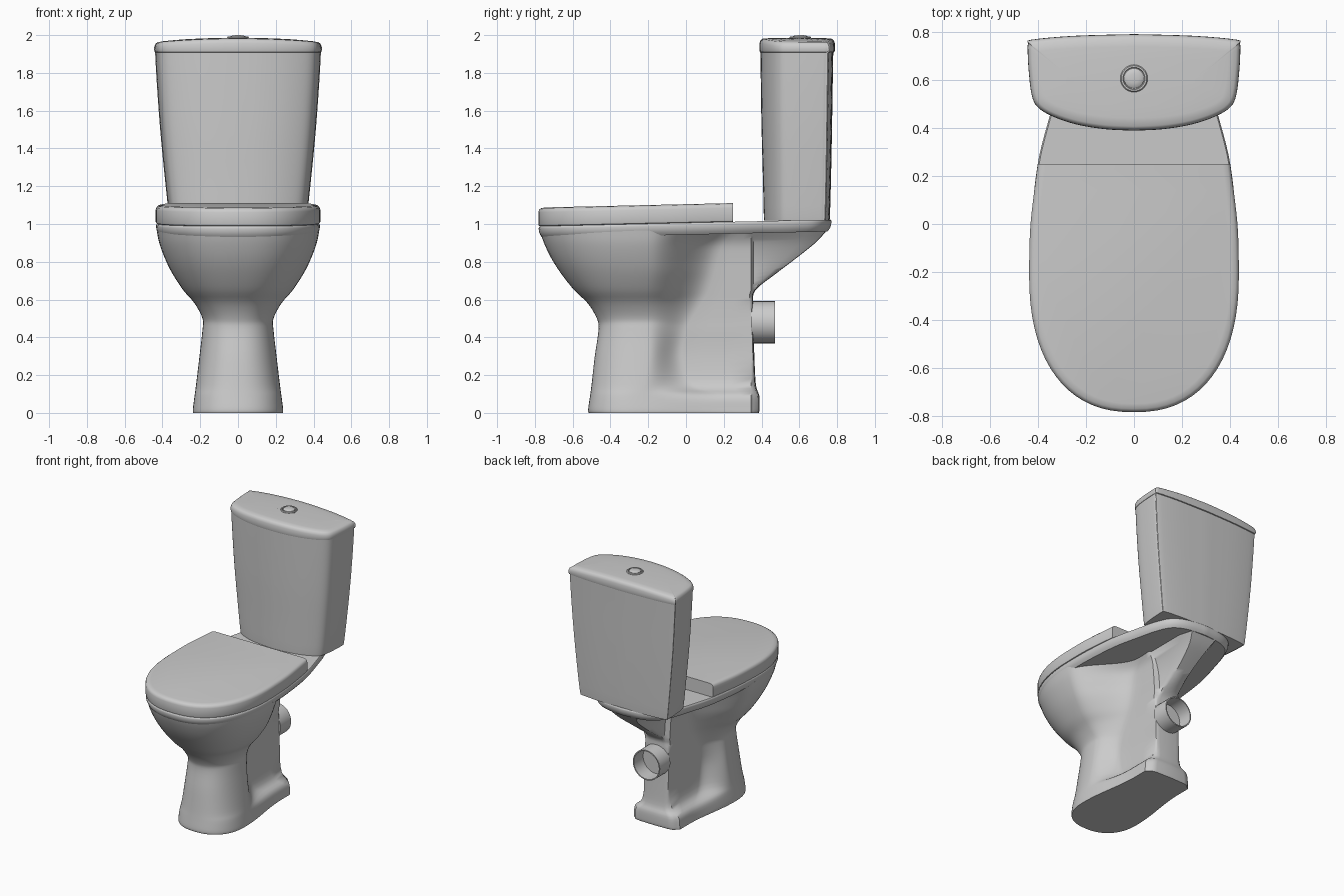
import bpy, bmesh, math

if "Cube" in bpy.data.objects:
    bpy.data.objects.remove(bpy.data.objects["Cube"])


def smooth(pts, n):
    """Catmull-Rom resampling of a list of tuples."""
    out = []
    for i in range(len(pts) - 1):
        p0, p1, p2 = pts[max(i - 1, 0)], pts[i], pts[i + 1]
        p3 = pts[min(i + 2, len(pts) - 1)]
        for k in range(n):
            t = k / n
            out.append(tuple(
                0.5 * (2 * b + (c - a) * t + (2 * a - 5 * b + 4 * c - d) * t * t
                       + (3 * b - a - 3 * c + d) * t ** 3)
                for a, b, c, d in zip(p0, p1, p2, p3)))
    return out + [tuple(pts[-1])]


def mirror(half):
    """Half outline, front centre to back centre -> closed loop."""
    return half + [(-x, y) for x, y in reversed(half[1:-1])]


def inset(loop, i, keep_back):
    hx = max(p[0] for p in loop)
    y0, y1 = min(p[1] for p in loop), max(p[1] for p in loop)
    cy = y1 if keep_back else (y0 + y1) / 2
    return [(x * (1 - i / hx), cy + (y - cy) * (1 - i / (cy - y0))) for x, y in loop]


def loft(name, rings, angle=40, closed=False):
    bm = bmesh.new()
    vs = [[bm.verts.new(p) for p in r] for r in rings]
    n = len(vs[0])
    pairs = list(zip(vs, vs[1:])) + ([(vs[-1], vs[0])] if closed else [])
    for a, b in pairs:
        for i in range(n):
            j = (i + 1) % n
            bm.faces.new((a[i], a[j], b[j], b[i]))
    if not closed:
        bm.faces.new(list(reversed(vs[0])))
        bm.faces.new(vs[-1])
    bmesh.ops.recalc_face_normals(bm, faces=bm.faces)
    me = bpy.data.meshes.new(name)
    bm.to_mesh(me)
    bm.free()
    ob = bpy.data.objects.new(name, me)
    bpy.context.collection.objects.link(ob)
    bpy.ops.object.select_all(action='DESELECT')
    ob.select_set(True)
    bpy.context.view_layer.objects.active = ob
    bpy.ops.object.shade_smooth_by_angle(angle=math.radians(angle))
    return ob


def front_arc(yf, w, ym, e=2.35, n=18):
    """Rounded front from the nose to the widest point."""
    return [(w * math.sin(t) ** (2 / e), ym + (yf - ym) * math.cos(t) ** (2 / e))
            for t in (math.pi / 2 * k / n for k in range(n))] + [(w, ym)]


def slab(name, loop, rows, lift, keep_back=False):
    return loft(name, [[(x, y, z + lift(x, y, z)) for x, y in inset(loop, i, keep_back)]
                       for i, z in rows])


# Bowl, pedestal, plinth and rear bracket: one loft of sections
# z, nose y, half width, widest y, waist y, web half width, bracket half width, back y
sections = [
    (0.00, -.515, .238, -.25, .25, .190, .170, .385),
    (0.02, -.518, .239, -.25, .25, .190, .172, .390),
    (0.09, -.508, .230, -.25, .20, .180, .160, .388),
    (0.15, -.500, .222, -.22, .04, .122, .105, .370),
    (0.30, -.483, .204, -.20, -.02, .100, .100, .362),
    (0.44, -.463, .188, -.20, .00, .100, .100, .358),
    (0.50, -.472, .188, -.20, .03, .100, .100, .356),
    (0.58, -.520, .230, -.21, .08, .102, .095, .356),
    (0.65, -.592, .290, -.21, .12, .106, .075, .368),
    (0.74, -.663, .349, -.20, .15, .112, .075, .480),
    (0.82, -.714, .388, -.20, .17, .118, .085, .585),
    (0.90, -.752, .417, -.20, .20, .130, .110, .685),
    (0.965, -.774, .430, -.20, .26, .165, .150, .745),
]


def section(z, yf, w, ym, yb, ww, bw, ye):
    h = front_arc(yf, w, ym)
    for k in range(1, 15):
        t = k / 14
        h.append((w + (ww - w) * (1 - math.cos(math.pi * t)) / 2, ym + (yb - ym) * t))
    yk = min(.345, ye - .02)
    h += [(ww, yb + (yk - yb) * t) for t in (.33, .66, 1)]
    h += [(bw, yk + .012), (bw * .93, yk + (ye - yk) * .75), (bw * .7, ye - .003), (0, ye)]
    return [(x, y, z) for x, y in mirror(h)]


loft("bowl_pedestal", [section(*r) for r in smooth(sections, 4)], 50)

# Rim and cistern shelf, flush with the bowl at the front
rim = front_arc(-.78, .434, -.2)[:-1] + smooth(
    [(.434, -.2), (.427, 0), (.40, .25), (.35, .45), (.305, .6), (.25, .70), (.15, .752), (0, .77)], 5)
slab("rim_shelf", mirror(rim),
     [(.022, .925), (.009, .94), (.002, .958), (0, .975), (.001, .982), (.006, .988)],
     lambda x, y, z: (y + .78) * .023)

# Closed seat lid with a straight back edge
lid = front_arc(-.782, .436, -.2)[:-1] + smooth([(.436, -.2), (.43, 0), (.40, .25)], 6) + [(0, .25)]
slab("seat_lid", mirror(lid),
     [(.012, .987), (.003, .991), (0, 1.0), (0, 1.062), (.004, 1.075), (.014, 1.083), (.035, 1.087)],
     lambda x, y, z: (y + .78) * .023, keep_back=True)

# Cistern: tapered body with bowed front
bow = smooth([(0, .39), (.12, .396), (.24, .416), (.34, .45), (.40, .488), (.424, .54),
              (.436, .64), (.44, .72), (.438, .748), (.425, .764), (.25, .780), (0, .787)], 4)
tank_rows = [(1.02, .355, .415, .758), (1.04, .363, .412, .762), (1.25, .386, .407, .768),
             (1.50, .410, .400, .773), (1.75, .428, .396, .777), (1.915, .437, .394, .780)]
loft("cistern", [[(x * w / .44, yf + (y - .39) / .397 * (yb - yf), z) for x, y in mirror(bow)]
                 for z, w, yf, yb in smooth(tank_rows, 3)])

# Cistern lid, crowned across its width
slab("cistern_lid", mirror(bow),
     [(.01, 1.906), (.001, 1.910), (-.002, 1.922), (-.001, 1.938), (.005, 1.953), (.016, 1.961),
      (.05, 1.964), (.10, 1.965), (.15, 1.966), (.192, 1.966)],
     lambda x, y, z: .02 * (1 - (x / .44) ** 2) if z > 1.93 else 0)


def circle(r, n=32):
    return [(r * math.cos(2 * math.pi * k / n), r * math.sin(2 * math.pi * k / n)) for k in range(n)]


# Flush button: collar and domed press
for name, prof in (
    ("button_collar", [(.057, 1.970), (.057, 1.988), (.053, 1.993), (.046, 1.993), (.043, 1.984)]),
    ("flush_button", [(.041, 1.975), (.041, 1.992), (.036, 1.996), (.02, 1.999), (.005, 2.0)]),
):
    loft(name, [[(x, y + .605, z) for x, y in circle(r)] for r, z in prof], 35)

# Open waste outlet at the back
loft("waste_outlet", [[(x, y, z + .48) for x, z in circle(r)]
                      for r, y in ((.112, .345), (.112, .47), (.104, .47), (.104, .345))], 35, closed=True)
# Back wall of the outlet
loft("outlet_back", [[(x, y, z + .48) for x, z in circle(.108)] for y in (.345, .36)], 35)
